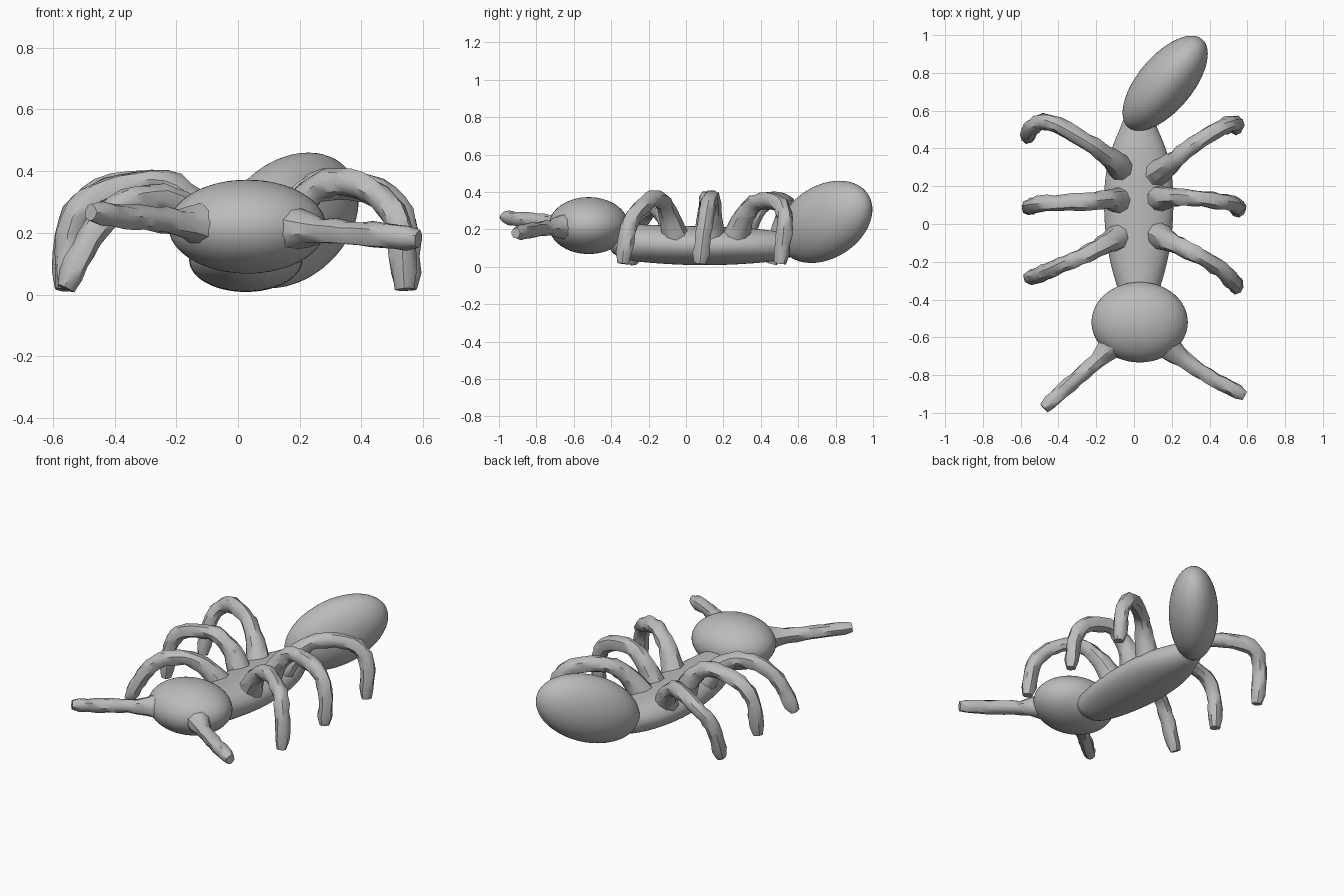
import bpy, bmesh, math, random
from mathutils import Vector, Matrix

random.seed(4)
cube = bpy.data.objects.get("Cube")
if cube:
    bpy.data.objects.remove(cube, do_unlink=True)

grey = bpy.data.materials.new("clay_grey")
grey.use_nodes = True
grey.diffuse_color = (0.5, 0.5, 0.5, 1)
grey.node_tree.nodes["Principled BSDF"].inputs["Base Color"].default_value = (0.5, 0.5, 0.5, 1)


def finish(name, bm, angle):
    """Turn a bmesh into a named, shaded object."""
    bmesh.ops.recalc_face_normals(bm, faces=bm.faces)
    mesh = bpy.data.meshes.new(name)
    bm.to_mesh(mesh)
    bm.free()
    mesh.materials.append(grey)
    obj = bpy.data.objects.new(name, mesh)
    bpy.context.collection.objects.link(obj)
    bpy.ops.object.select_all(action="DESELECT")
    obj.select_set(True)
    bpy.context.view_layer.objects.active = obj
    bpy.ops.object.shade_smooth_by_angle(angle=math.radians(angle))
    return obj


def ellipsoid(name, centre, radii, pitch=0, yaw=0):
    bm = bmesh.new()
    turn = Matrix.Rotation(math.radians(yaw), 4, "Z") @ Matrix.Rotation(math.radians(pitch), 4, "X")
    bmesh.ops.create_uvsphere(bm, u_segments=48, v_segments=32, radius=1,
                              matrix=Matrix.Translation(centre) @ turn @ Matrix.Diagonal((*radii, 1)))
    return finish(name, bm, 60)


def skin_rings(bm, rings):
    """Bridge consecutive vertex rings and cap both ends."""
    n = len(rings[0])
    for a, b in zip(rings, rings[1:]):
        for i in range(n):
            bm.faces.new((a[i], a[(i + 1) % n], b[(i + 1) % n], b[i]))
    bm.faces.new(rings[0])
    bm.faces.new(rings[-1])


def spline(points, steps):
    """Catmull-Rom points through the given path."""
    p = [Vector(q) for q in points]
    p = [2 * p[0] - p[1]] + p + [2 * p[-1] - p[-2]]
    out = []
    for a, b, c, d in zip(p, p[1:], p[2:], p[3:]):
        for s in range(steps):
            t = s / steps
            out.append(0.5 * (2 * b + (c - a) * t + (2 * a - 5 * b + 4 * c - d) * t * t
                              + (3 * b - a - 3 * c + d) * t ** 3))
    return out + [p[-2]]


def limb(name, points, flare, thick, sides=9):
    """Rough hand-shaped limb: smooth wide root, lumpy shaft, blunt tip."""
    bm = bmesh.new()
    path = spline(points, 4)
    rings = []
    last = len(path) - 1
    side = None
    for i, p in enumerate(path):
        tangent = (path[min(i + 1, last)] - path[max(i - 1, 0)]).normalized()
        if side is None:
            side = tangent.orthogonal()
        side = (side - tangent * side.dot(tangent)).normalized()
        up = tangent.cross(side)
        t = i / last
        radius = thick * (1 - 0.1 * t) + (flare - thick) * max(0, 1 - t * 2.5) ** 2
        if i == last:
            radius *= 0.7
        rough = 0.13 * min(1, t * 3)
        ring = []
        for k in range(sides):
            a = math.tau * k / sides
            r = radius * random.uniform(1 - rough, 1 + rough)
            ring.append(bm.verts.new(p + (side * math.cos(a) + up * math.sin(a)) * r))
        rings.append(ring)
    skin_rings(bm, rings)
    return finish(name, bm, 40)


# Head and tilted abdomen
ellipsoid("head", (0.03, -0.52, 0.22), (0.255, 0.213, 0.152))
ellipsoid("abdomen", (0.165, 0.745, 0.24), (0.146, 0.319, 0.199), pitch=22, yaw=-40)

# Thorax: y, half width, bottom, top
bm = bmesh.new()
stations = [(-0.42, 0.09, 0.08, 0.22), (-0.33, 0.115, 0.035, 0.23), (-0.22, 0.15, 0.022, 0.225),
            (-0.05, 0.18, 0.01, 0.22), (0.12, 0.187, 0.006, 0.215), (0.28, 0.178, 0.012, 0.21),
            (0.42, 0.14, 0.022, 0.2), (0.51, 0.095, 0.035, 0.185), (0.60, 0.07, 0.06, 0.18)]
sides = 32
rings = []
for y, w, low, high in stations:
    mid, half = (low + high) / 2, (high - low) / 2
    rings.append([bm.verts.new((0.025 + w * math.cos(math.tau * k / sides), y,
                                mid + half * math.sin(math.tau * k / sides))) for k in range(sides)])
skin_rings(bm, rings)
thorax = finish("thorax", bm, 60)
smooth = thorax.modifiers.new("smooth", "SUBSURF")
smooth.levels = smooth.render_levels = 2

# Legs, each arching from the thorax to the ground
legs = {
    "left_front_leg": [(0.10, -0.04, 0.11), (0.18, -0.09, 0.27), (0.29, -0.14, 0.362),
                       (0.43, -0.22, 0.335), (0.52, -0.30, 0.23), (0.54, -0.335, 0.016)],
    "left_middle_leg": [(0.10, 0.13, 0.11), (0.18, 0.14, 0.27), (0.28, 0.14, 0.362),
                        (0.45, 0.12, 0.335), (0.54, 0.10, 0.22), (0.55, 0.075, 0.016)],
    "left_rear_leg": [(0.09, 0.25, 0.11), (0.18, 0.31, 0.265), (0.28, 0.39, 0.35),
                      (0.44, 0.50, 0.335), (0.53, 0.53, 0.23), (0.54, 0.505, 0.016)],
    "right_front_leg": [(-0.05, -0.05, 0.11), (-0.14, -0.10, 0.25), (-0.25, -0.16, 0.315),
                        (-0.39, -0.22, 0.28), (-0.48, -0.26, 0.18), (-0.56, -0.285, 0.02)],
    "right_middle_leg": [(-0.05, 0.12, 0.11), (-0.13, 0.13, 0.27), (-0.24, 0.12, 0.358),
                         (-0.42, 0.11, 0.335), (-0.53, 0.10, 0.24), (-0.56, 0.08, 0.018)],
    "right_rear_leg": [(-0.04, 0.27, 0.11), (-0.13, 0.35, 0.265), (-0.25, 0.435, 0.35),
                       (-0.45, 0.54, 0.33), (-0.54, 0.51, 0.23), (-0.567, 0.455, 0.018)],
}
for name, points in legs.items():
    limb(name, points, 0.085, 0.047)

# Antennae
limb("left_antenna", [(0.10, -0.58, 0.22), (0.27, -0.725, 0.207), (0.43, -0.825, 0.195),
                      (0.585, -0.91, 0.18)], 0.125, 0.043)
limb("right_antenna", [(-0.04, -0.57, 0.22), (-0.20, -0.725, 0.235), (-0.34, -0.85, 0.25),
                       (-0.477, -0.975, 0.265)], 0.125, 0.043)
